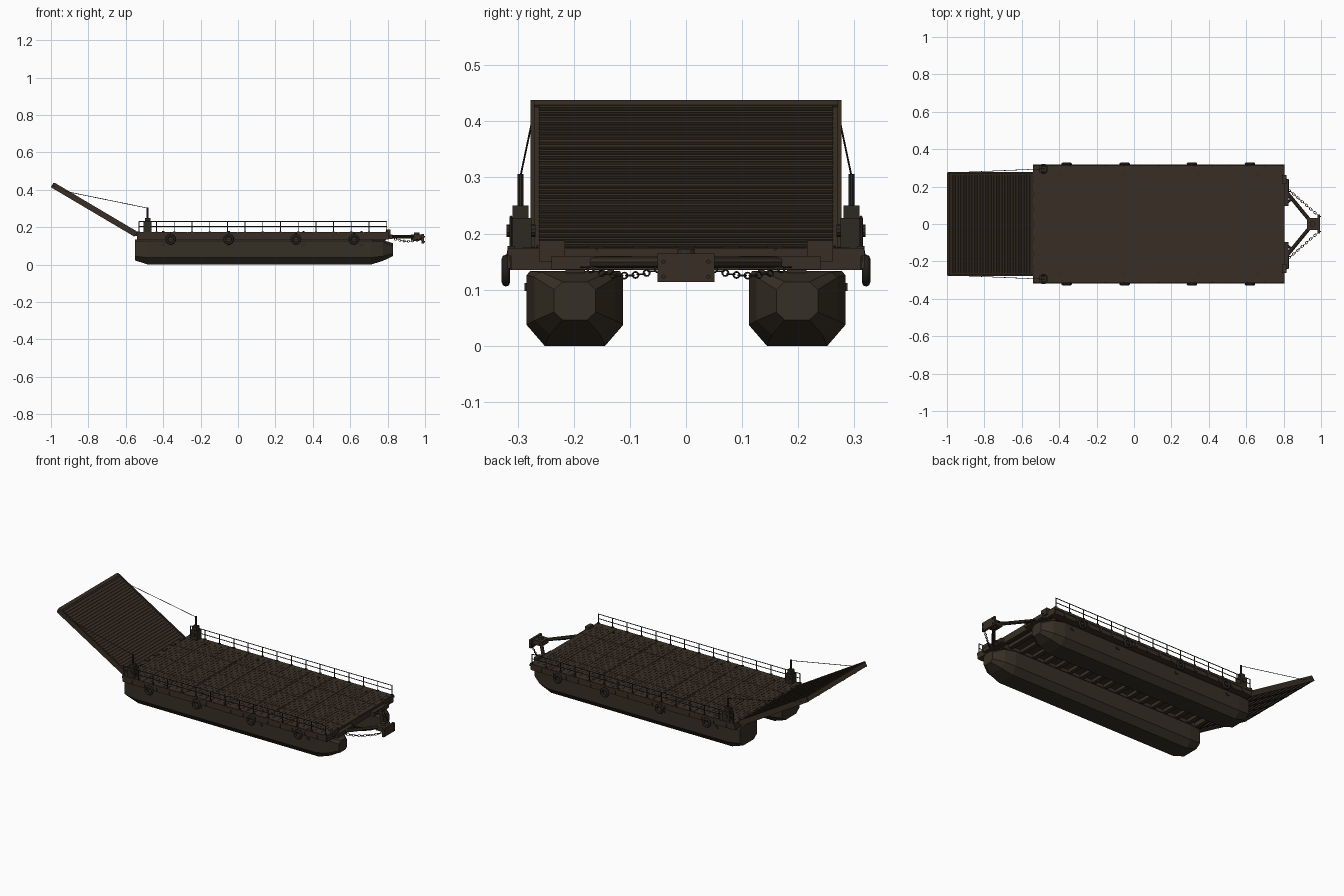
import bpy, bmesh, math
from mathutils import Matrix, Vector

if "Cube" in bpy.data.objects:
    bpy.data.objects.remove(bpy.data.objects["Cube"])


def material(name, rgb):
    m = bpy.data.materials.new(name)
    m.diffuse_color = (*rgb, 1)
    m.use_nodes = True
    m.node_tree.nodes["Principled BSDF"].inputs["Base Color"].default_value = m.diffuse_color
    return m


DECK = material("deck brown", (0.040, 0.028, 0.018))
HULL = material("hull olive brown", (0.037, 0.029, 0.018))
STEEL = material("dark steel", (0.026, 0.021, 0.015))
RUBBER = material("black rubber", (0.016, 0.014, 0.012))
RAMP_M = Matrix.Translation((-0.545, 0, 0.165)) @ Matrix.Rotation(math.radians(30.6), 4, 'Y')


class Part:
    """Collects primitives in one mesh object."""
    def __init__(self, name, mat, frame=Matrix()):
        self.name, self.mat, self.frame, self.bm = name, mat, frame, bmesh.new()

    def box(self, x0, x1, y0, y1, z0, z1, mirror=False):
        for s in ((1, -1) if mirror else (1,)):
            c = Vector(((x0 + x1) / 2, s * (y0 + y1) / 2, (z0 + z1) / 2))
            m = Matrix.Translation(c) @ Matrix.Diagonal((x1 - x0, y1 - y0, z1 - z0, 1))
            bmesh.ops.create_cube(self.bm, size=1, matrix=self.frame @ m)

    def rod(self, a, b, r, sides=6, mirror=False):
        for s in ((1, -1) if mirror else (1,)):
            p, q = Vector((a[0], s * a[1], a[2])), Vector((b[0], s * b[1], b[2]))
            d = q - p
            m = Matrix.Translation((p + q) / 2) @ d.to_track_quat('Z', 'Y').to_matrix().to_4x4()
            bmesh.ops.create_cone(self.bm, cap_ends=True, segments=sides, radius1=r, radius2=r,
                                  depth=d.length, matrix=self.frame @ m)

    def ring(self, m, R, r, n=20, k=8, stretch=1.0):
        rows = []
        for i in range(n):
            a = 2 * math.pi * i / n
            row = []
            for j in range(k):
                b = 2 * math.pi * j / k
                w = R + r * math.cos(b)
                row.append(self.bm.verts.new(m @ Vector((w * math.cos(a) * stretch, w * math.sin(a), r * math.sin(b)))))
            rows.append(row)
        for i in range(n):
            for j in range(k):
                A, B, j2 = rows[i], rows[(i + 1) % n], (j + 1) % k
                self.bm.faces.new((A[j], B[j], B[j2], A[j2]))

    def done(self, smooth=False):
        bmesh.ops.recalc_face_normals(self.bm, faces=self.bm.faces)
        me = bpy.data.meshes.new(self.name)
        if smooth:
            for f in self.bm.faces:
                f.smooth = True
        self.bm.to_mesh(me)
        self.bm.free()
        me.materials.append(self.mat)
        ob = bpy.data.objects.new(self.name, me)
        bpy.context.collection.objects.link(ob)


# pontoon hulls: eight-sided sections lofted along x
def section(x, wb, wm, wt, z0, z1, z2, z3):
    half = [(wb, z0), (wm, z1), (wm, z2), (wt, z3)]
    return [(x, w, z) for w, z in half] + [(x, -w, z) for w, z in reversed(half)]


STATIONS = [section(-0.55, 0.050, 0.080, 0.074, 0.022, 0.045, 0.125, 0.133),
            section(-0.48, 0.054, 0.086, 0.080, 0, 0.037, 0.126, 0.133),
            section(0.71, 0.054, 0.086, 0.080, 0, 0.037, 0.126, 0.133),
            section(0.775, 0.045, 0.072, 0.058, 0.020, 0.045, 0.122, 0.131),
            section(0.83, 0.022, 0.037, 0.022, 0.046, 0.060, 0.100, 0.114)]
for side, label in ((1, "left"), (-1, "right")):
    p = Part("hull_" + label, HULL)
    loops = [[p.bm.verts.new((x, y + 0.198 * side, z)) for x, y, z in s] for s in STATIONS]
    for A, B in zip(loops, loops[1:]):
        for i in range(8):
            p.bm.faces.new((A[i], B[i], B[(i + 1) % 8], A[(i + 1) % 8]))
    p.bm.faces.new(loops[0])
    p.bm.faces.new(loops[-1])
    p.done()

# deck plates with narrow seams and raised tread bars
p = Part("deck_plate", DECK)
p.box(-0.54, 0.805, -0.318, 0.318, 0.160, 0.171)
NX, NY = 10, 4
for i in range(NX):
    for j in range(NY):
        x, y = -0.54 + 1.345 * i / NX, -0.318 + 0.636 * j / NY
        p.box(x + 0.001, x + 0.1335, y + 0.001, y + 0.158, 0.170, 0.174)
p.done()
p = Part("deck_tread", DECK)
for i in range(66):
    for j in range(12):
        x, y = -0.53 + 0.02 * i, -0.265 + 0.0482 * j
        o = 0.012 if i % 2 else -0.012
        p.box(x, x + 0.005, y + o - 0.014, y + o + 0.014, 0.173, 0.1755)
p.done()

# frame below the deck
p = Part("deck_frame", DECK)
p.box(-0.535, 0.80, 0.268, 0.314, 0.135, 0.161, True)
p.box(-0.535, 0.79, 0.128, 0.140, 0.130, 0.161, True)
p.box(-0.535, 0.79, 0.180, 0.215, 0.130, 0.161, True)
p.box(0.785, 0.805, -0.312, 0.312, 0.135, 0.161)
p.box(-0.54, -0.52, -0.312, 0.312, 0.135, 0.161)
for i in range(16):
    x = -0.48 + i * 0.081
    p.box(x - 0.012, x + 0.012, -0.27, 0.27, 0.142, 0.161)
    p.box(x - 0.006, x + 0.006, 0.31, 0.318, 0.138, 0.161, True)
p.done()

# hull lugs and deck tie-down pins
p = Part("lugs_and_pins", STEEL)
for x in (-0.4, -0.05, 0.35, 0.66):
    p.rod((x, 0.26, 0.17), (x, 0.26, 0.179), 0.006, 8, True)
    p.box(x - 0.01, x + 0.01, 0.28, 0.288, 0.098, 0.112, True)
p.done()

# guard rails
p = Part("guard_rails", STEEL)
for i in range(15):
    x = -0.53 + i * 1.325 / 14
    p.rod((x, 0.312, 0.150), (x, 0.312, 0.23), 0.0026, 6, True)
    p.box(x - 0.006, x + 0.006, 0.306, 0.318, 0.172, 0.178, True)
for z in (0.203, 0.23):
    p.rod((-0.53, 0.312, z), (0.795, 0.312, z), 0.0024, 6, True)
p.done()

# tyre fenders along both sides
p = Part("tyre_fenders", RUBBER)
for x in (-0.36, -0.05, 0.31, 0.62):
    for s in (1, -1):
        p.ring(Matrix.Translation((x, s * 0.321, 0.134)) @ Matrix.Rotation(math.pi / 2, 4, 'X'), 0.021, 0.0075)
    p.rod((x, 0.320, 0.15), (x, 0.316, 0.173), 0.002, 6, True)
p.done(True)

# winch posts
p = Part("winch_posts", STEEL)
p.box(-0.505, -0.462, 0.275, 0.315, 0.172, 0.228, True)
p.box(-0.498, -0.469, 0.281, 0.309, 0.228, 0.25, True)
p.rod((-0.483, 0.295, 0.25), (-0.483, 0.295, 0.306), 0.0055, 10, True)
p.rod((-0.483, 0.268, 0.205), (-0.483, 0.32, 0.205), 0.011, 10, True)
p.done()
p = Part("ramp_cables", STEEL)
p.rod((-0.483, 0.295, 0.302), (-0.925, 0.276, 0.392), 0.0017, 6, True)
p.rod((-0.925, 0.276, 0.392), (-0.990, 0.276, 0.425), 0.0017, 6, True)
p.done()

# raised ramp, modelled flat along -x and tilted
L = 0.515
p = Part("ramp_plate", DECK, RAMP_M)
p.box(-L, 0, -0.272, 0.272, -0.008, 0.006)
p.box(-L, 0, 0.270, 0.277, -0.018, 0.013, True)
p.box(-L - 0.004, -L + 0.014, -0.274, 0.274, -0.016, 0.010)
p.done()
p = Part("ramp_ribs", DECK, RAMP_M)
for i in range(29):
    x = -0.012 - i * 0.0171
    p.box(x - 0.0075, x, -0.262, 0.262, 0.005, 0.011)
p.done()
p = Part("ramp_beams", STEEL, RAMP_M)
for i in range(10):
    x = -0.02 - i * 0.052
    p.box(x - 0.012, x, -0.27, 0.27, -0.018, -0.007)
for y in (0.06, 0.17):
    p.box(-L, 0, y - 0.008, y + 0.008, -0.018, -0.007, True)
p.done()

# ramp hinge
p = Part("ramp_hinge", STEEL)
p.rod((-0.543, -0.27, 0.163), (-0.543, 0.27, 0.163), 0.006, 10)
for i in range(7):
    y = -0.24 + i * 0.08
    p.box(-0.552, -0.528, y - 0.015, y + 0.015, 0.152, 0.178)
p.done()

# towing frame and coupling head
p = Part("tow_frame", DECK)
p.box(0.80, 0.826, 0.095, 0.24, 0.136, 0.160, True)
p.box(0.79, 0.815, 0.216, 0.262, 0.150, 0.188, True)
p.rod((0.82, 0.165, 0.149), (0.935, 0.025, 0.149), 0.010, 8, True)
p.rod((0.815, 0.11, 0.149), (0.845, 0.135, 0.149), 0.006, 8, True)
p.box(0.925, 0.985, -0.032, 0.032, 0.132, 0.160)
p.box(0.982, 0.995, -0.051, 0.051, 0.114, 0.164)
p.rod((0.955, 0, 0.126), (0.955, 0, 0.172), 0.015, 12)
p.done()
p = Part("coupling_bolts", STEEL)
for z in (0.123, 0.150):
    p.rod((0.99, 0.04, z), (1.0, 0.04, z), 0.004, 6, True)
p.done()

# sagging chains beside the towing frame
p = Part("tow_chains", STEEL)
N = 14
for s in (1, -1):
    a, b = Vector((0.825, s * 0.185, 0.142)), Vector((0.985, s * 0.045, 0.138))
    turn = math.atan2(b.y - a.y, b.x - a.x)
    for i in range(N):
        t = (i + 0.5) / N
        c = a.lerp(b, t) - Vector((0, 0, 0.06 * t * (1 - t)))
        m = Matrix.Translation(c) @ Matrix.Rotation(turn, 4, 'Z') @ Matrix.Rotation(math.pi / 2 * (i % 2), 4, 'X')
        p.ring(m, 0.0055, 0.0016, 12, 6, 1.5)
p.done(True)
